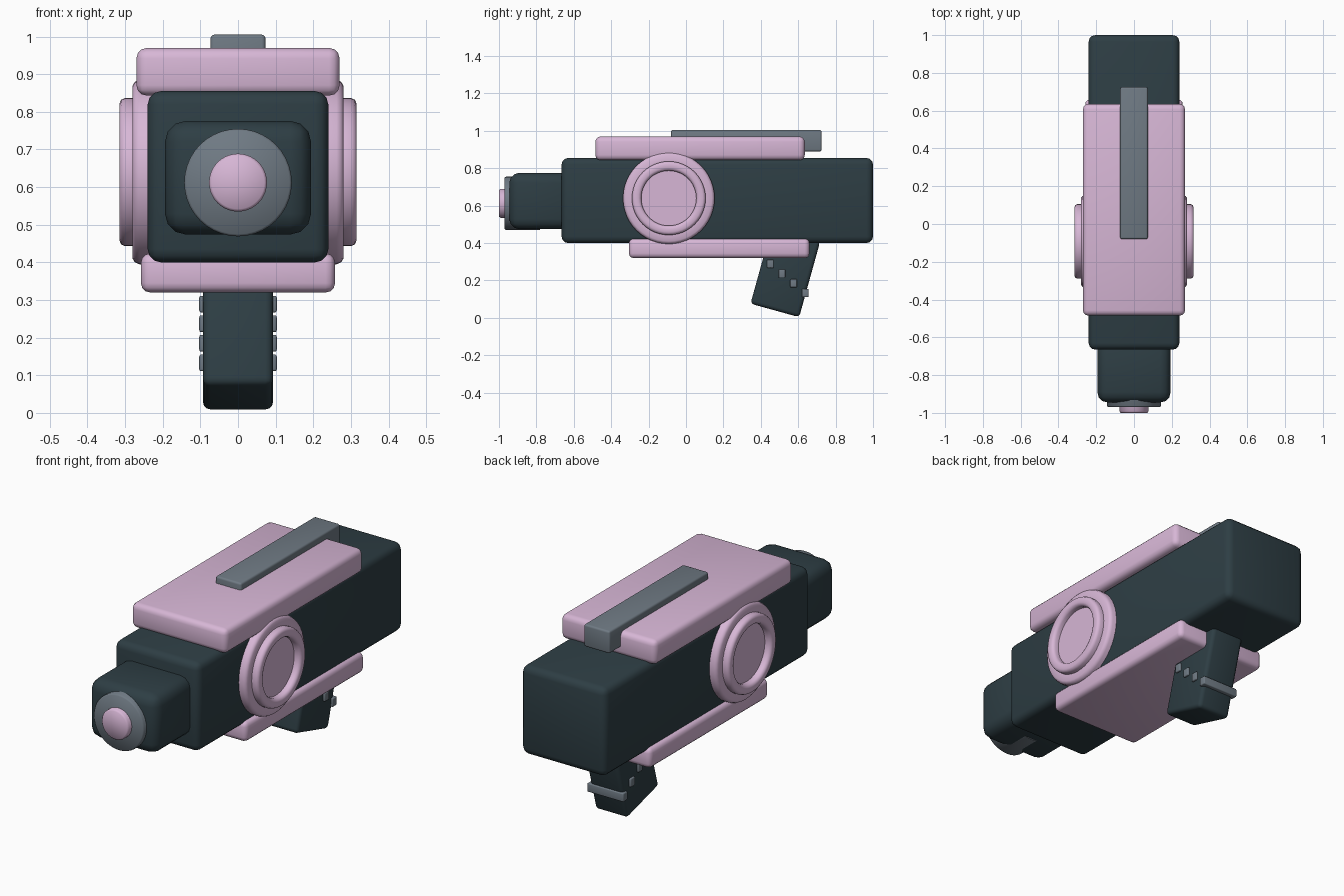
import bpy, bmesh, math
from mathutils import Matrix, Vector

old = bpy.data.objects.get("Cube")
if old:
    bpy.data.objects.remove(old, do_unlink=True)


def material(name, rgb):
    m = bpy.data.materials.new(name)
    m.use_nodes = True
    m.diffuse_color = (*rgb, 1)
    m.node_tree.nodes["Principled BSDF"].inputs["Base Color"].default_value = (*rgb, 1)
    return m


DARK = material("dark slate", (0.027, 0.048, 0.058))
PINK = material("pale pink", (0.68, 0.47, 0.67))
GREY = material("steel grey", (0.16, 0.195, 0.23))


def finish(name, bm, mat):
    bmesh.ops.recalc_face_normals(bm, faces=bm.faces)
    me = bpy.data.meshes.new(name)
    bm.to_mesh(me)
    bm.free()
    me.materials.append(mat)
    for p in me.polygons:
        p.use_smooth = True
    ob = bpy.data.objects.new(name, me)
    bpy.context.collection.objects.link(ob)
    return ob


def box(name, half_x, ys, zs, bevel, mat, tilt=0):
    """Rounded box, centred on x, spanning ys and zs."""
    bm = bmesh.new()
    bmesh.ops.create_cube(bm, size=1)
    size = (2 * half_x, ys[1] - ys[0], zs[1] - zs[0])
    bmesh.ops.scale(bm, vec=size, verts=bm.verts)
    ob = finish(name, bm, mat)
    ob.location = (0, sum(ys) / 2, sum(zs) / 2)
    ob.rotation_euler.x = tilt
    mod = ob.modifiers.new("rounding", 'BEVEL')
    mod.width = bevel
    mod.segments = 3
    return ob


def lathe(name, profile, matrix, mat, steps=40):
    """Revolve (radius, height) points about z, then place with matrix."""
    bm = bmesh.new()
    vs = [bm.verts.new((r, 0, h)) for r, h in profile]
    es = [bm.edges.new(pair) for pair in zip(vs, vs[1:])]
    bmesh.ops.spin(bm, geom=vs + es, cent=(0, 0, 0), axis=(0, 0, 1),
                   angle=math.tau, steps=steps, use_duplicate=False)
    bmesh.ops.remove_doubles(bm, verts=bm.verts, dist=0.0005)
    bm.transform(matrix)
    ob = finish(name, bm, mat)
    ob.data.set_sharp_from_angle(angle=math.radians(50))
    return ob


# Body and plates
box("main_body", 0.24, (-0.665, 1.0), (0.4, 0.855), 0.035, DARK)
box("top_plate", 0.27, (-0.485, 0.635), (0.843, 0.97), 0.028, PINK)
box("bottom_plate", 0.258, (-0.305, 0.66), (0.32, 0.424), 0.025, PINK)
box("top_rail", 0.073, (-0.08, 0.725), (0.89, 1.005), 0.01, GREY)

# Front block and stepped muzzle
box("front_block", 0.194, (-0.945, -0.6), (0.474, 0.776), 0.055, DARK)
forward = Matrix.Translation((0, 0, 0.612)) @ Matrix.Rotation(math.pi / 2, 4, 'X')
lathe("muzzle_ring", [(0, 0.78), (0.143, 0.78), (0.143, 0.963), (0.137, 0.97), (0, 0.97)],
      forward, GREY)
lathe("muzzle_tip", [(0, 0.9), (0.077, 0.9), (0.077, 0.992), (0.07, 1.0), (0, 1.0)],
      forward, PINK)

# Side discs: wide base, raised ring, recessed centre
DISC = [(0, 0.2), (0.245, 0.2), (0.245, 0.262), (0.24, 0.274), (0.23, 0.28),
        (0.197, 0.28), (0.197, 0.3), (0.192, 0.311), (0.182, 0.315),
        (0.163, 0.315), (0.153, 0.311), (0.147, 0.3), (0.147, 0.28), (0, 0.28)]
for side, label in ((1, "left"), (-1, "right")):
    place = Matrix.Translation((0, -0.092, 0.64)) @ Matrix.Rotation(side * math.pi / 2, 4, 'Y')
    lathe(label + "_side_disc", DISC, place, PINK, 48)

# Tilted handle
TILT = math.radians(15.5)
up = Vector((0, math.sin(TILT), math.cos(TILT)))
mid = Vector((0, 0.475, 0.04)) + up * 0.21
box("handle", 0.093, (mid.y - 0.135, mid.y + 0.135), (mid.z - 0.21, mid.z + 0.21),
    0.02, DARK, -TILT)

# Grip bars stepping down and back through the handle
for i in range(4):
    y, z = 0.451 + i * 0.062, 0.289 - i * 0.052
    box(f"grip_bar_{i + 1}", 0.103, (y - 0.018, y + 0.018), (z - 0.022, z + 0.022), 0.005, GREY)
